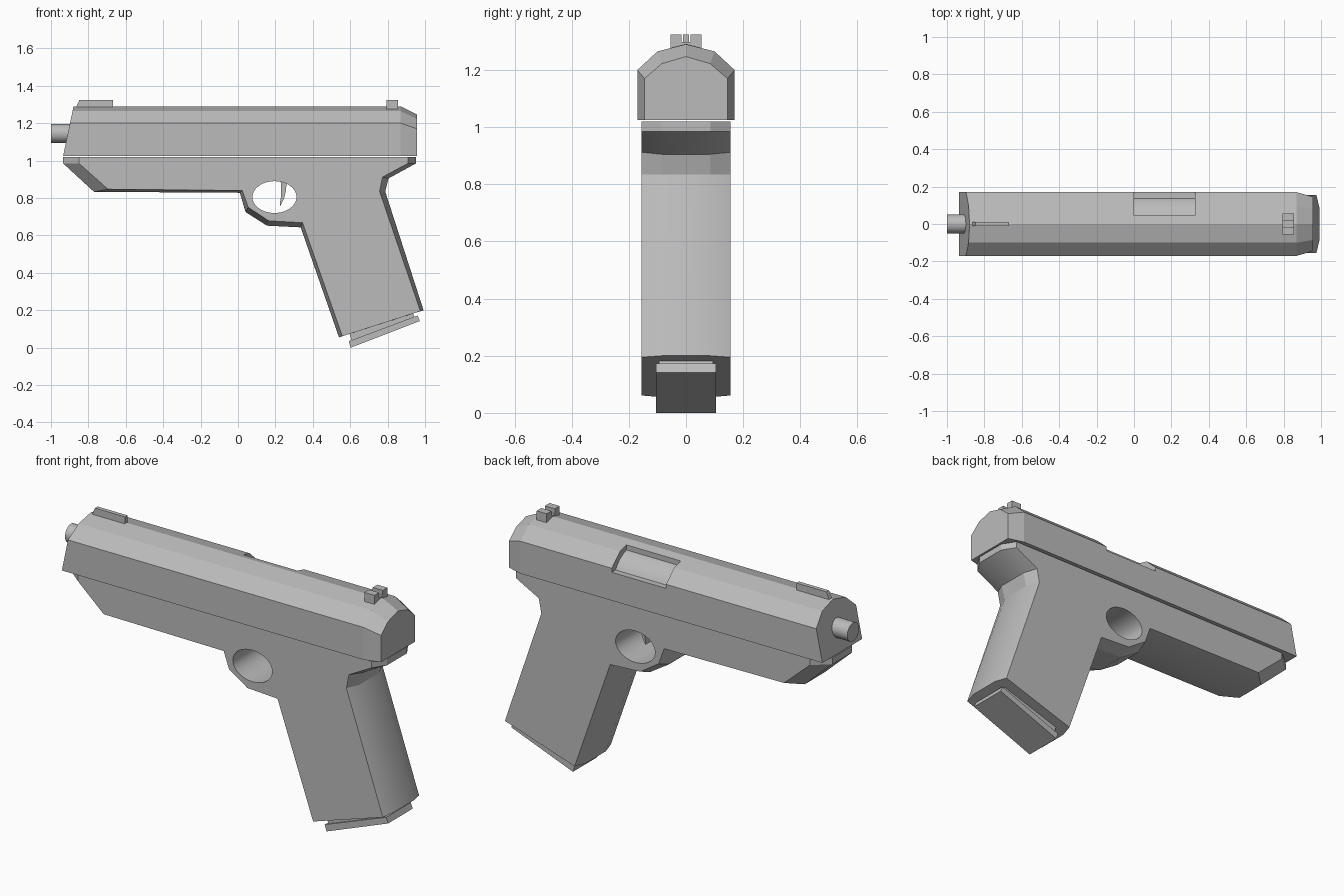
import bpy, bmesh, math

if "Cube" in bpy.data.objects:
    bpy.data.objects.remove(bpy.data.objects["Cube"])

grey = bpy.data.materials.new("gunmetal grey")
grey.diffuse_color = (0.5, 0.5, 0.5, 1)
grey.use_nodes = True
grey.node_tree.nodes["Principled BSDF"].inputs["Base Color"].default_value = grey.diffuse_color


def loft(name, rings):
    """Skin matching closed rings of points and cap both ends."""
    bm = bmesh.new()
    rows = [[bm.verts.new(p) for p in r] for r in rings]
    n = len(rows[0])
    for a, b in zip(rows, rows[1:]):
        for i in range(n):
            j = (i + 1) % n
            bm.faces.new((a[i], a[j], b[j], b[i]))
    bm.faces.new(rows[0])
    bm.faces.new(rows[-1])
    bmesh.ops.recalc_face_normals(bm, faces=bm.faces[:])
    mesh = bpy.data.meshes.new(name)
    bm.to_mesh(mesh)
    bm.free()
    ob = bpy.data.objects.new(name, mesh)
    bpy.context.collection.objects.link(ob)
    mesh.materials.append(grey)
    return ob


def plate(name, outline, y0, y1):
    return loft(name, [[(x, y, z) for x, z in outline] for y in (y0, y1)])


def box(name, x0, x1, y0, y1, z0, z1):
    return plate(name, [(x0, z0), (x1, z0), (x1, z1), (x0, z1)], y0, y1)


def rod(name, x0, x1, r, z, n=32):
    ring = [(r * math.cos(2 * math.pi * i / n), z + r * math.sin(2 * math.pi * i / n))
            for i in range(n)]
    return loft(name, [[(x, a, b) for a, b in ring] for x in (x0, x1)])


def smooth(ob):
    bpy.ops.object.select_all(action='DESELECT')
    ob.select_set(True)
    bpy.context.view_layer.objects.active = ob
    bpy.ops.object.shade_smooth_by_angle(angle=math.radians(20))


def cut(ob, cutter):
    mod = ob.modifiers.new("cut", 'BOOLEAN')
    mod.operation = 'DIFFERENCE'
    mod.solver = 'EXACT'
    mod.object = cutter
    bpy.context.view_layer.objects.active = ob
    bpy.ops.object.modifier_apply(modifier=mod.name)
    bpy.data.objects.remove(cutter)


def arch(w, bottom, side, shoulder_w, shoulder, top):
    return [(-w, bottom), (-w, side), (-shoulder_w, shoulder), (0, top),
            (shoulder_w, shoulder), (w, side), (w, bottom)]


# Slide: arched section, raked muzzle face, tapered rear
full = arch(0.17, 1.025, 1.2, 0.1, 1.265, 1.29)
rear = arch(0.145, 1.025, 1.17, 0.085, 1.222, 1.247)
slide = loft("slide", [
    [(-0.935 + (z - 1.025) * 0.21, y, z) for y, z in full],
    [(0.87, y, z) for y, z in full],
    [(0.957, y, z) for y, z in rear]])

# Ejection port with the rounded chamber inside it
cut(slide, box("port_cutter", 0.0, 0.325, 0.045, 0.3, 1.178, 1.4))
chamber = rod("chamber", -0.02, 0.345, 0.158, 1.1, 48)
cut(chamber, box("chamber_trim", -0.1, 0.4, -0.3, 0.3, 0.8, 1.1))
smooth(chamber)

# Barrel
smooth(rod("barrel", -1.0, -0.7, 0.05, 1.145))

# Frame and grip: (x, z) outlines of the middle band and the flat sides
middle = [(-0.935, 1.02), (-0.935, 0.985), (-0.77, 0.833), (0.01, 0.828),
          (0.04, 0.725), (0.155, 0.652), (0.335, 0.643), (0.54, 0.055),
          (0.992, 0.2), (0.787, 0.835), (0.805, 0.905), (0.952, 0.985), (0.952, 1.02)]
side = [(-0.85, 1.02), (-0.85, 0.985), (-0.695, 0.847), (0.023, 0.84),
        (0.055, 0.75), (0.165, 0.678), (0.345, 0.668), (0.558, 0.061),
        (0.975, 0.195), (0.757, 0.835), (0.772, 0.912), (0.908, 0.985), (0.908, 1.02)]
frame = loft("frame", [[(x, y, z) for x, z in o] for o, y in
                       ((side, -0.155), (middle, -0.085), (middle, 0.085), (side, 0.155))])

# Oval trigger opening
oval = [(0.195 + 0.118 * math.cos(2 * math.pi * i / 40),
         0.805 + 0.085 * math.sin(2 * math.pi * i / 40)) for i in range(40)]
cut(frame, plate("guard_cutter", oval, -0.3, 0.3))
smooth(frame)

# Trigger
plate("trigger", [(0.228, 0.9), (0.26, 0.9), (0.257, 0.84), (0.245, 0.795), (0.226, 0.757),
                  (0.223, 0.765), (0.231, 0.815)], -0.025, 0.025)

# Magazine and its base plate
plate("magazine", [(0.61, 0.03), (0.945, 0.155), (0.92, 0.23), (0.585, 0.11)], -0.095, 0.095)
plate("magazine_base", [(0.603, 0.0), (0.972, 0.142), (0.96, 0.172), (0.592, 0.034)], -0.105, 0.105)

# Sights
plate("front_sight", [(-0.872, 1.27), (-0.848, 1.325), (-0.668, 1.325), (-0.668, 1.27)], -0.011, 0.011)
box("rear_sight_base", 0.795, 0.855, -0.055, 0.055, 1.25, 1.298)
for s, label in ((-1, "right"), (1, "left")):
    box("rear_sight_" + label, 0.795, 0.855, *sorted((s * 0.015, s * 0.055)), 1.25, 1.325)
